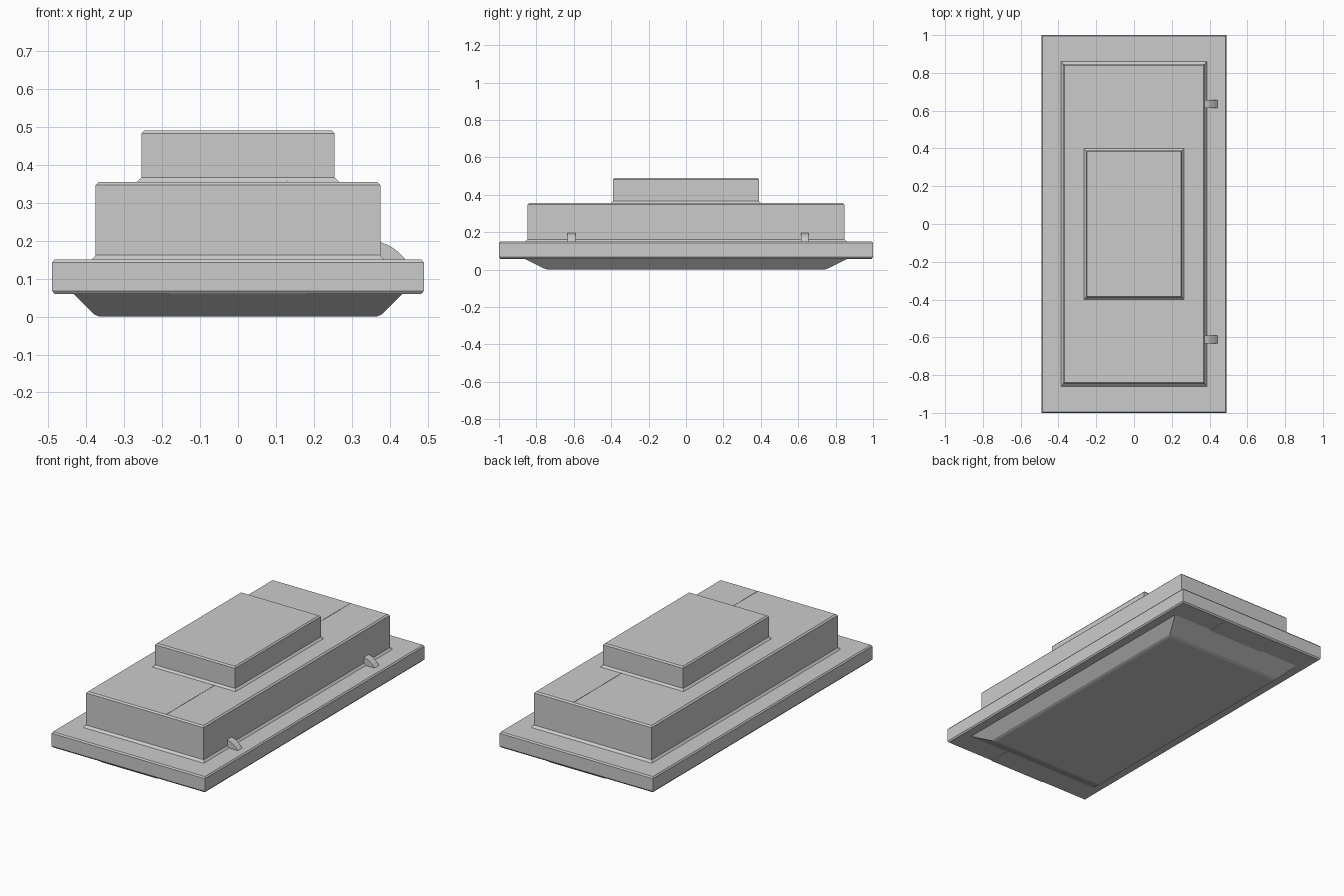
import bpy, bmesh

if "Cube" in bpy.data.objects:
    bpy.data.objects.remove(bpy.data.objects["Cube"])


def loft(name, rings):
    """Closed solid through stacked rectangles (half_x, half_y, z)."""
    bm = bmesh.new()
    loops = [[bm.verts.new((sx * hx, sy * hy, z))
              for sx, sy in ((-1, -1), (1, -1), (1, 1), (-1, 1))]
             for hx, hy, z in rings]
    bm.faces.new(loops[0][::-1])
    bm.faces.new(loops[-1])
    for a, b in zip(loops, loops[1:]):
        for i in range(4):
            j = (i + 1) % 4
            bm.faces.new((a[i], a[j], b[j], b[i]))
    return finish(name, bm)


def extrude_y(name, profile, y0, y1):
    """Solid from an x-z profile swept along y."""
    bm = bmesh.new()
    face = bm.faces.new([bm.verts.new((x, y0, z)) for x, z in profile])
    out = bmesh.ops.extrude_face_region(bm, geom=[face])
    verts = [v for v in out["geom"] if isinstance(v, bmesh.types.BMVert)]
    bmesh.ops.translate(bm, verts=verts, vec=(0, y1 - y0, 0))
    return finish(name, bm)


def finish(name, bm):
    bmesh.ops.recalc_face_normals(bm, faces=bm.faces)
    mesh = bpy.data.meshes.new(name)
    bm.to_mesh(mesh)
    bm.free()
    ob = bpy.data.objects.new(name, mesh)
    bpy.context.collection.objects.link(ob)
    return ob


# Tapered lens panel on the underside
loft("lens_panel", [(0.365, 0.74, 0.0), (0.38, 0.758, 0.006), (0.436, 0.87, 0.062)])

# Wide flange with small chamfers
loft("flange", [(0.484, 0.994, 0.06), (0.49, 1.0, 0.068),
                (0.49, 1.0, 0.142), (0.484, 0.994, 0.15)])

# Main housing with flared foot and chamfered top
loft("housing", [(0.386, 0.862, 0.149), (0.375, 0.848, 0.162),
                 (0.375, 0.848, 0.347), (0.367, 0.84, 0.355)])

# Upper box with flared foot and chamfered top
loft("upper_box", [(0.267, 0.402, 0.354), (0.255, 0.39, 0.366),
                   (0.255, 0.39, 0.482), (0.248, 0.383, 0.49)])

# Shallow lips under the short ends of the flange
for side, name in ((-1, "front_lip"), (1, "back_lip")):
    y0, y1 = sorted((side * 0.85, side * 0.994))
    extrude_y(name, [(-0.18, 0.057), (0.18, 0.057), (0.18, 0.065), (-0.18, 0.065)], y0, y1)

# Fine seam along the housing top, either side of the upper box
for side, name in ((-1, "front_seam"), (1, "back_seam")):
    y0, y1 = sorted((side * 0.4, side * 0.84))
    extrude_y(name, [(0.129, 0.35), (0.132, 0.35), (0.132, 0.3565), (0.129, 0.3565)], y0, y1)

# Curved latches on the right side
latch = [(0.36, 0.145), (0.446, 0.145), (0.44, 0.152), (0.425, 0.168),
         (0.41, 0.18), (0.395, 0.189), (0.375, 0.196), (0.36, 0.198)]
for y, name in ((-0.612, "front_latch"), (0.635, "back_latch")):
    extrude_y(name, latch, y - 0.021, y + 0.021)
